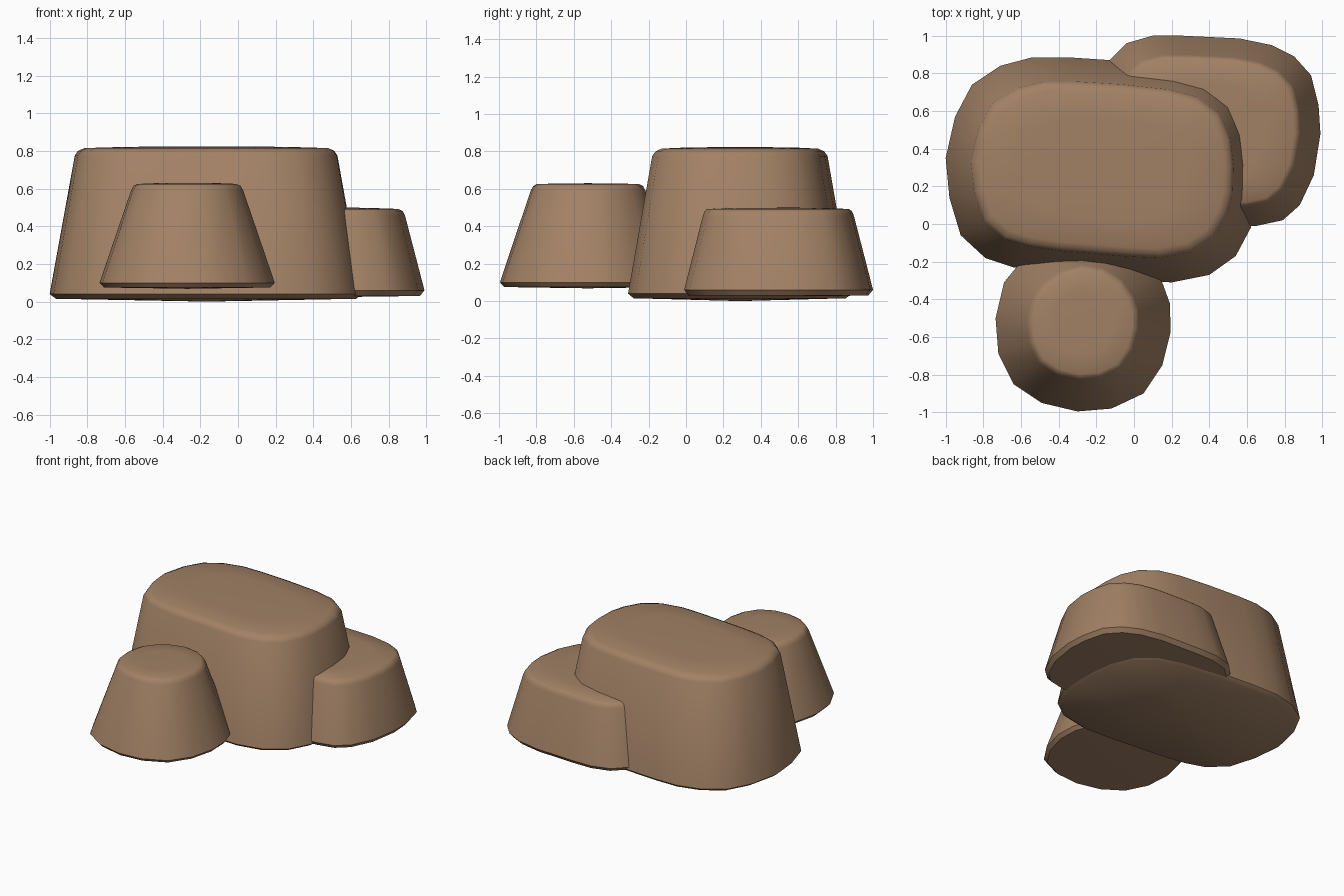
import bpy, bmesh

if "Cube" in bpy.data.objects:
    bpy.data.objects.remove(bpy.data.objects["Cube"])

brown = bpy.data.materials.new("rock_brown")
brown.diffuse_color = (0.36, 0.22, 0.13, 1)
brown.use_nodes = True
brown.node_tree.nodes["Principled BSDF"].inputs["Base Color"].default_value = brown.diffuse_color


def make_rock(name, center, outline, rings, z_bottom, z_top):
    """Loft scaled copies of a base outline; rings are (z, scale_x, scale_y)."""
    cx, cy = center
    bm = bmesh.new()
    loops = [[bm.verts.new((cx + (x - cx) * sx, cy + (y - cy) * sy, z))
              for x, y in outline] for z, sx, sy in rings]
    n = len(outline)
    for a, b in zip(loops, loops[1:]):
        for i in range(n):
            j = (i + 1) % n
            bm.faces.new((a[i], a[j], b[j], b[i]))
    # close both ends with slightly domed fans
    for loop, z in ((loops[0], z_bottom), (loops[-1], z_top)):
        tip = bm.verts.new((cx, cy, z))
        for i in range(n):
            bm.faces.new((loop[i], loop[(i + 1) % n], tip))
    bmesh.ops.recalc_face_normals(bm, faces=bm.faces)
    mesh = bpy.data.meshes.new(name)
    bm.to_mesh(mesh)
    bm.free()
    mesh.materials.append(brown)
    obj = bpy.data.objects.new(name, mesh)
    bpy.context.collection.objects.link(obj)
    bpy.ops.object.select_all(action='DESELECT')
    obj.select_set(True)
    bpy.context.view_layer.objects.active = obj
    bpy.ops.object.shade_smooth_by_angle(angle=0.7)


# Large rock
make_rock("large_rock", (-0.165, 0.29), [
    (-1, .35), (-.95, .57), (-.86, .74), (-.71, .84), (-.54, .885), (-.35, .885),
    (-.05, .865), (.25, .83), (.43, .78), (.57, .67), (.64, .5), (.66, .32),
    (.655, .12), (.62, -.02), (.54, -.17), (.4, -.27), (.2, -.31), (0, -.3),
    (-.45, -.26), (-.64, -.23), (-.79, -.18), (-.92, -.06), (-.98, .14)],
    [(.015, .96, .95), (.04, 1, 1), (.775, .84, .785), (.80, .82, .755),
     (.815, .78, .70), (.822, .5, .45)], 0.0, .823)

# Medium rock behind right
make_rock("medium_rock", (.385, .49), [
    (-.13, .87), (-.04, .96), (.1, 1), (.25, 1), (.56, .985), (.73, .95),
    (.85, .89), (.94, .79), (.98, .63), (.99, .48), (.955, .26), (.88, .1),
    (.79, .02), (.65, -.01), (.4, -.01), (.2, .01), (0, .06), (-.12, .15),
    (-.2, .35), (-.22, .55), (-.19, .75)],
    [(.03, .96, .95), (.06, 1, 1), (.455, .83, .80), (.48, .81, .78),
     (.492, .77, .75), (.498, .5, .5)], .022, .5)

# Small rock in front
make_rock("small_rock", (-.27, -.525), [
    (-.735, -.5), (-.72, -.69), (-.64, -.85), (-.49, -.95), (-.3, -.995),
    (-.12, -.98), (.05, -.9), (.15, -.75), (.195, -.57), (.19, -.42),
    (.15, -.31), (.05, -.17), (-.1, -.08), (-.28, -.05), (-.46, -.1),
    (-.6, -.2), (-.69, -.31)],
    [(.075, .95, .95), (.10, 1, 1), (.59, .64, .65), (.615, .61, .62),
     (.625, .56, .58), (.629, .35, .35)], .068, .63)
